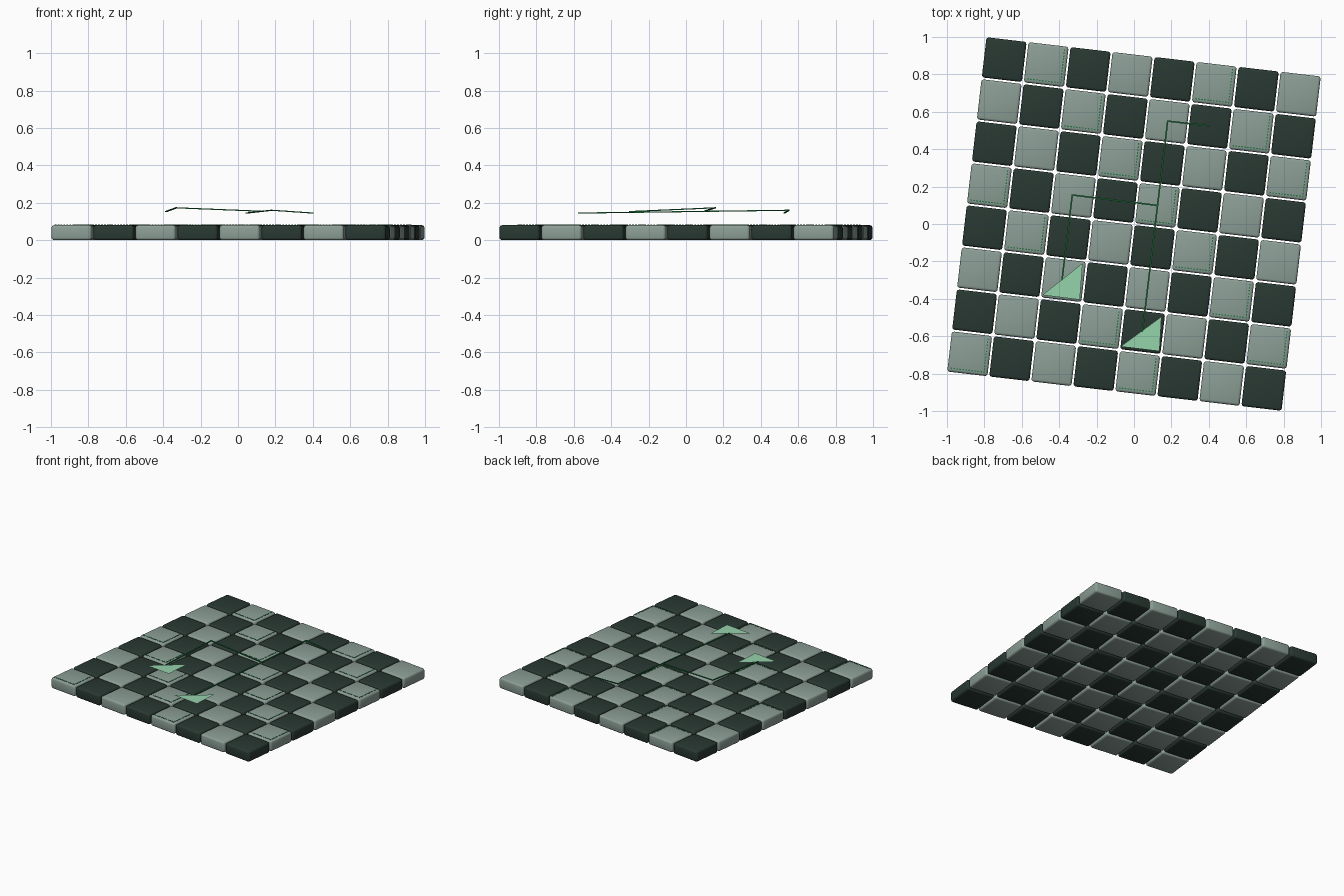
import bpy, bmesh, math
from mathutils import Matrix, Vector

if "Cube" in bpy.data.objects:
    bpy.data.objects.remove(bpy.data.objects["Cube"])

ANGLE = math.radians(-6.7)
PITCH, TILE, TOP = 0.2262, 0.216, 0.08


def material(name, rgb):
    m = bpy.data.materials.new(name)
    m.diffuse_color = (*[(c / 255) ** 2.2 for c in rgb], 1)
    m.use_nodes = True
    m.node_tree.nodes["Principled BSDF"].inputs["Base Color"].default_value = m.diffuse_color
    return m


pale = material("pale grey green", (139, 157, 149))
dark = material("dark green", (45, 59, 53))
line_green = material("line green", (36, 118, 64))
mint = material("mint", (148, 210, 170))


def finish(bm, name, mat, smooth=False):
    me = bpy.data.meshes.new(name)
    bm.to_mesh(me)
    bm.free()
    me.materials.append(mat)
    ob = bpy.data.objects.new(name, me)
    bpy.context.collection.objects.link(ob)
    if smooth:
        ob.select_set(True)
        bpy.context.view_layer.objects.active = ob
        bpy.ops.object.shade_smooth_by_angle(angle=math.radians(35))
        ob.select_set(False)
    return ob


def box(bm, center, size, rot=Matrix.Identity(4)):
    return bmesh.ops.create_cube(
        bm, size=1, matrix=Matrix.Translation(center) @ rot @ Matrix.Diagonal((*size, 1)))


turn = Matrix.Rotation(ANGLE, 4, 'Z')


def cell(row, col):
    # Centre of a square, row 0 at the back
    return Vector(((col - 3.5) * PITCH, (3.5 - row) * PITCH, 0))


# Chequered tiles with rounded edges
for parity, name, mat in ((0, "dark_tiles", dark), (1, "pale_tiles", pale)):
    bm = bmesh.new()
    for r in range(8):
        for c in range(8):
            if (r + c) % 2 == parity:
                box(bm, cell(r, c) + Vector((0, 0, TOP / 2)), (TILE, TILE, TOP))
    bmesh.ops.bevel(bm, geom=bm.edges[:], offset=0.014, segments=3, profile=0.5,
                    affect='EDGES')
    bm.transform(turn)
    finish(bm, name, mat, True)

# Dotted corner lines along the right and front of every fourth square
bm = bmesh.new()
N, INSET = 12, 0.088
for r in range(8):
    for c in range(8):
        if (c - r) % 4 == 1:
            for i in range(N):
                t = -INSET + 2 * INSET * i / (N - 1)
                base = cell(r, c) + Vector((0, 0, TOP))
                box(bm, base + Vector((INSET, t, 0)), (0.006, 0.009, 0.005))
                if i < N - 1:
                    box(bm, base + Vector((t, -INSET, 0)), (0.009, 0.006, 0.005))
bm.transform(turn)
finish(bm, "corner_dots", line_green)


# Thin floating route lines
def route(name, points):
    bm = bmesh.new()
    for a, b in zip(points, points[1:]):
        a, b = Vector(a), Vector(b)
        rot = (b - a).to_track_quat('X', 'Z').to_matrix().to_4x4()
        box(bm, (a + b) / 2, ((b - a).length + 0.006, 0.008, 0.006), rot)
    finish(bm, name, line_green)


route("long_route", [(0.045, -0.575, 0.145), (0.18, 0.55, 0.16), (0.40, 0.525, 0.145)])
route("short_route", [(-0.385, -0.30, 0.153), (-0.33, 0.155, 0.173), (0.12, 0.10, 0.155)])

# Flat triangular arrowheads
for name, z, pts in (
        ("left_arrowhead", 0.15, ((-0.275, -0.21), (-0.49, -0.38), (-0.29, -0.405))),
        ("right_arrowhead", 0.145, ((0.147, -0.495), (-0.072, -0.655), (0.136, -0.68)))):
    bm = bmesh.new()
    bm.faces.new([bm.verts.new((x, y, z)) for x, y in pts])
    bmesh.ops.recalc_face_normals(bm, faces=bm.faces[:])
    for f in bm.faces:
        if f.normal.z < 0:
            f.normal_flip()
    finish(bm, name, mint)
